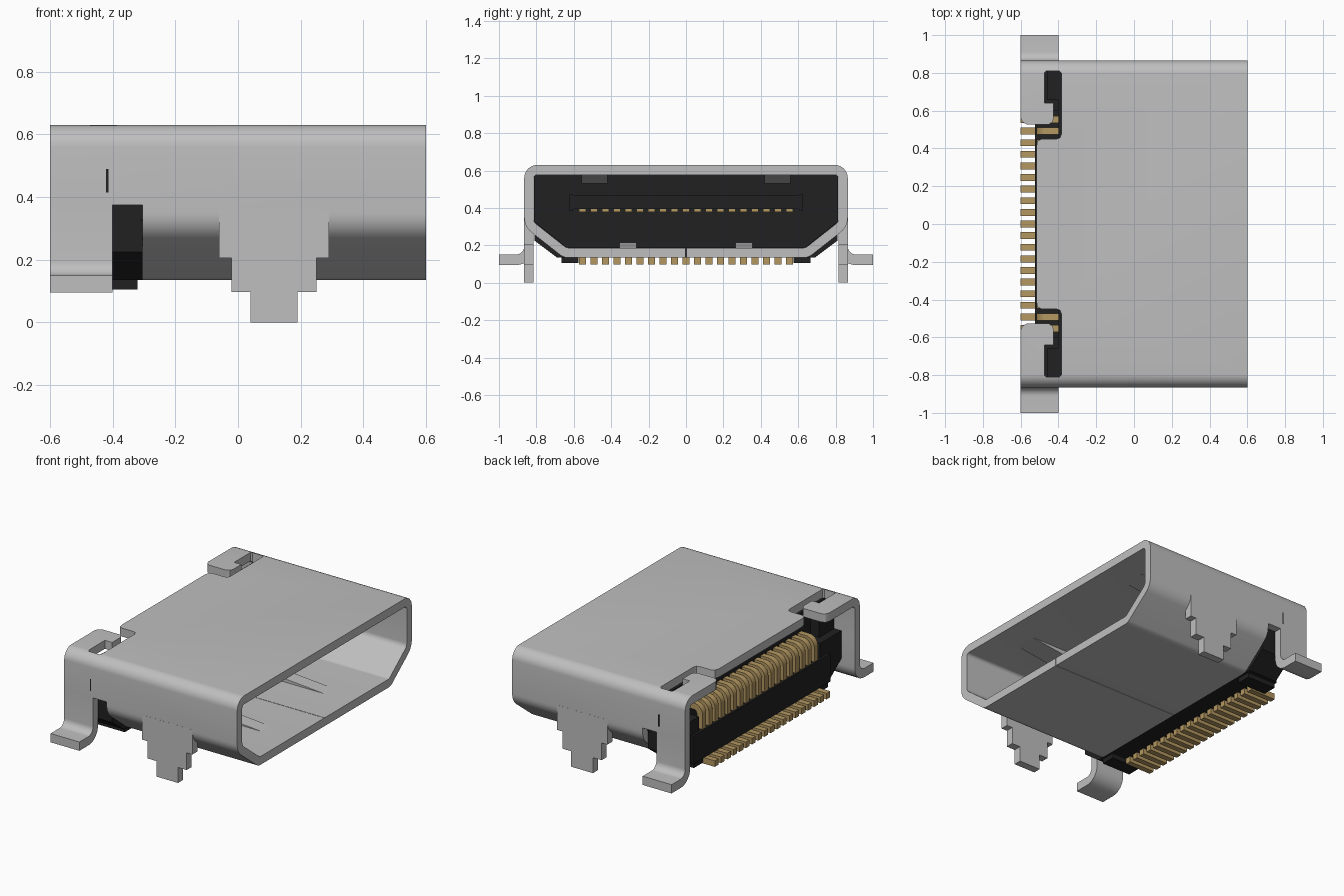
import bpy, bmesh, math
from mathutils import Vector

if "Cube" in bpy.data.objects:
    bpy.data.objects.remove(bpy.data.objects["Cube"])


def material(name, rgb):
    m = bpy.data.materials.new(name)
    m.diffuse_color = (*rgb, 1)
    m.use_nodes = True
    m.node_tree.nodes["Principled BSDF"].inputs["Base Color"].default_value = m.diffuse_color
    return m


STEEL = material("steel", (0.52, 0.52, 0.52))
BLACK = material("black_plastic", (0.015, 0.015, 0.015))
GOLD = material("gold_contacts", (0.45, 0.31, 0.12))


def rounded(points, steps=6):
    """Outline from (a, b, radius) corners."""
    out = []
    for i, (a, b, r) in enumerate(points):
        p = Vector((a, b))
        if r == 0:
            out.append(p)
            continue
        u = (Vector(points[i - 1][:2]) - p).normalized()
        v = (Vector(points[(i + 1) % len(points)][:2]) - p).normalized()
        half = u.angle(v) / 2
        c = p + (u + v).normalized() * (r / math.sin(half))
        d = r / math.tan(half)
        s, e = p + u * d - c, p + v * d - c
        for k in range(steps + 1):
            out.append(c + s.lerp(e, k / steps).normalized() * r)
    return [tuple(p) for p in out]


def sym(half):
    """Mirror a half outline (y > 0, y first) across y = 0."""
    return half + [(-p[0], *p[1:]) for p in reversed(half)]


def add_prism(bm, outline, lo, hi, axis):
    def place(p, t):
        a, b = p[:2]
        return {'x': (t, a, b), 'y': (a, t, b), 'z': (a, b, t)}[axis]
    n = len(outline)
    v0 = [bm.verts.new(place(p, lo)) for p in outline]
    v1 = [bm.verts.new(place(p, hi)) for p in outline]
    bm.faces.new(v0)
    bm.faces.new(v1)
    for i in range(n):
        j = (i + 1) % n
        bm.faces.new((v0[i], v0[j], v1[j], v1[i]))


def make(name, prisms, mat, smooth=True):
    bm = bmesh.new()
    for p in prisms:
        add_prism(bm, *p)
    bmesh.ops.recalc_face_normals(bm, faces=bm.faces)
    me = bpy.data.meshes.new(name)
    bm.to_mesh(me)
    bm.free()
    me.materials.append(mat)
    ob = bpy.data.objects.new(name, me)
    bpy.context.collection.objects.link(ob)
    if smooth:
        shade(ob)
    return ob


def shade(ob):
    bpy.ops.object.select_all(action='DESELECT')
    ob.select_set(True)
    bpy.context.view_layer.objects.active = ob
    bpy.ops.object.shade_smooth_by_angle(angle=math.radians(30))


def box(x0, x1, y0, y1, z0, z1):
    return ([(x0, y0), (x1, y0), (x1, y1), (x0, y1)], z0, z1, 'z')


def cut(ob, prism):
    c = make("cutter", [prism], STEEL, False)
    m = ob.modifiers.new("cut", 'BOOLEAN')
    m.operation, m.object, m.solver = 'DIFFERENCE', c, 'EXACT'
    bpy.context.view_layer.objects.active = ob
    bpy.ops.object.modifier_apply(modifier=m.name)
    bpy.data.objects.remove(c)


# Metal shell: extruded tube, trimmed at the rear
outer = rounded(sym([(.655, .135, .06), (.865, .30, .10), (.865, .63, .07)]))
inner = rounded(sym([(.64, .187, .03), (.815, .325, .04), (.815, .577, .02)]))
shell = make("shell", [(outer, -.6, .6, 'x')], STEEL, False)
cut(shell, (inner, -.7, .7, 'x'))
cut(shell, box(-.7, -.305, -1, 1, 0, .375))
cut(shell, box(-.7, .7, -.0015, .0015, .1, .25))
notch = [(-.7, .57), (-.605, .57), (-.59, .54), (-.57, .528), (-.45, .528),
         (-.432, .54), (-.425, .56), (-.425, .64), (-.475, .64), (-.475, .8),
         (-.465, .81), (-.395, .81), (-.385, .8), (-.385, .475), (-.392, .457),
         (-.41, .45), (-.49, .45), (-.51, .44), (-.517, .41)]
cut(shell, (notch + [(x, -y) for x, y in reversed(notch)], .5, .7, 'z'))
shade(shell)

leg = rounded([(.815, .375, 0), (.815, .095, .09), (1, .095, 0), (1, .15, 0),
               (.865, .15, .045), (.865, .375, 0)])
tab = [(-.06, .36), (-.06, .205), (-.02, .205), (-.02, .097), (.04, .097), (.04, 0),
       (.19, 0), (.19, .097), (.25, .097), (.25, .205), (.29, .205), (.29, .36)]
for side, s in (("left", -1), ("right", 1)):
    # Solder legs, stepped board tabs and side slits
    make(side + "_solder_leg", [([(s * y, z) for y, z in leg], -.6, -.4, 'x')], STEEL)
    make(side + "_board_tab", [(tab, s * .816, s * .8655, 'y')], STEEL)
    make(side + "_side_slit", [box(-.421, -.413, s * .86, s * .8665, .415, .49)], BLACK)
    # Spring leaves inside the opening
    for name, yc, w, z0, z1 in (("top", .49, .07, .58, .53), ("bottom", .31, .045, .184, .215)):
        leaf = [(.45, z0), (.05, z1), (.05, z0)]
        make(f"{side}_{name}_spring",
             [(leaf, s * yc - w, s * yc + w, 'y')], STEEL)

# Plastic housing: front wall, rear frame, ledge, cheeks and feet
rear = sym([(.69, .135), (.81, .225), (.81, .575)])
parts = [(sym([(.64, .189), (.813, .327), (.813, .575)]), -.31, -.2, 'x'),
         (rear, -.40, -.305, 'x'),
         box(-.525, -.39, -.68, .68, .135, .31)]
for s in (-1, 1):
    cheek = [(s * .6, .135), (s * .69, .135), (s * .81, .225), (s * .81, .40), (s * .6, .40)]
    parts += [(cheek, -.51, -.39, 'x'),
              box(-.46, -.39, s * .66, s * .81, .39, .57),
              box(-.52, -.32, s * .575, s * .665, .105, .14)]
make("housing", parts, BLACK)

# Contact tongue inside the opening
make("tongue", [box(-.21, .15, -.62, .62, .395, .47)], BLACK)
make("tongue_ends", [box(-.21, .15, s * .605, s * .625, .385, .472) for s in (-1, 1)], BLACK)

# Nineteen contacts: tongue strip, rear bend and solder tail
bend = rounded([(-.39, .46, 0), (-.535, .46, .06), (-.535, .30, 0),
                (-.495, .30, 0), (-.495, .42, .02), (-.39, .42, 0)])
tail = rounded([(-.6, .098, 0), (-.42, .098, 0), (-.42, .136, 0), (-.6, .136, 0)])
strips, bends, tails = [], [], []
for i in range(-9, 10):
    y, w = i * .0615, .018
    strips.append(box(-.21, .13, y - w, y + w, .378, .396))
    bends.append(([(x + .02, z) for x, z in bend], y - w, y + w, 'y'))
    tails.append((tail, y - w, y + w, 'y'))
make("tongue_contacts", strips, GOLD)
make("rear_contact_bends", bends, GOLD)
make("solder_tails", tails, GOLD)
